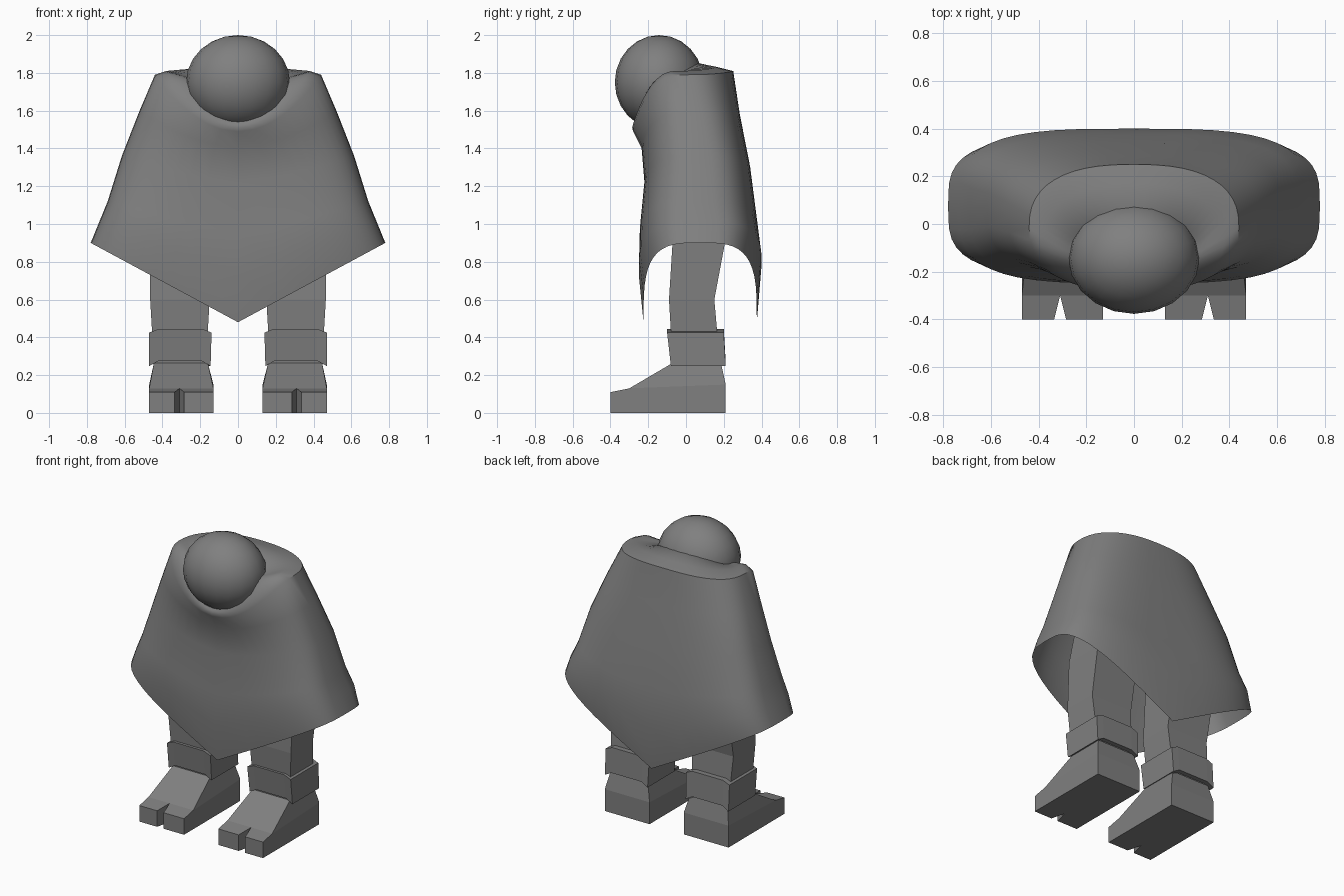
import bpy, bmesh, math

if "Cube" in bpy.data.objects:
    bpy.data.objects.remove(bpy.data.objects["Cube"], do_unlink=True)

grey = bpy.data.materials.new("mid grey")
grey.use_nodes = True
grey.diffuse_color = (0.215, 0.215, 0.215, 1)
grey.node_tree.nodes["Principled BSDF"].inputs["Base Color"].default_value = grey.diffuse_color


def finish(name, bm, smooth=None):
    bmesh.ops.recalc_face_normals(bm, faces=bm.faces)
    mesh = bpy.data.meshes.new(name)
    bm.to_mesh(mesh)
    bm.free()
    mesh.materials.append(grey)
    obj = bpy.data.objects.new(name, mesh)
    bpy.context.collection.objects.link(obj)
    if smooth:
        bpy.ops.object.select_all(action='DESELECT')
        obj.select_set(True)
        bpy.context.view_layer.objects.active = obj
        bpy.ops.object.shade_smooth_by_angle(angle=math.radians(smooth))
    return obj


def loft(bm, rings, caps):
    rows = [[bm.verts.new(p) for p in ring] for ring in rings]
    n = len(rows[0])
    for a, b in zip(rows, rows[1:]):
        for i in range(n):
            j = (i + 1) % n
            bm.faces.new((a[i], a[j], b[j], b[i]))
    if caps:
        bm.faces.new(rows[0])
        bm.faces.new(rows[-1])


# Cloak: rounded-box rings whose front and back dip below the sides
def cloak_ring(rx, front, back, z_front, z_side, z_back, power, dip, count=48):
    mid, depth = (front + back) / 2, (back - front) / 2
    ring = []
    for i in range(count):
        a = math.tau * i / count
        s, c = math.sin(a), -math.cos(a)
        x = math.copysign(abs(s) ** (2 / power), s)
        y = math.copysign(abs(c) ** (2 / power), c)
        z_mid = z_front if c < 0 else z_back
        ring.append((rx * x, mid + depth * y, z_mid + (z_side - z_mid) * abs(x) ** dip))
    return ring


cloak_rings = [
    (0.20, -0.20, 0.00, 1.60, 1.76, 1.83, 2, 2),
    (0.28, -0.28, 0.05, 1.53, 1.78, 1.855, 2, 2),
    (0.38, -0.285, 0.17, 1.51, 1.81, 1.83, 2.2, 2),
    (0.44, -0.28, 0.25, 1.49, 1.79, 1.81, 2.5, 2),
    (0.525, -0.235, 0.285, 1.40, 1.59, 1.58, 2.8, 1.6),
    (0.615, -0.22, 0.34, 1.22, 1.36, 1.30, 3, 1.4),
    (0.69, -0.245, 0.375, 0.95, 1.12, 1.02, 3.2, 1.2),
    (0.735, -0.25, 0.40, 0.73, 1.01, 0.78, 3.4, 1),
    (0.78, -0.225, 0.375, 0.48, 0.90, 0.48, 3.5, 1),
]
bm = bmesh.new()
loft(bm, [cloak_ring(*r) for r in cloak_rings], False)
finish("cloak", bm, 45)

# Head
bm = bmesh.new()
bmesh.ops.create_uvsphere(bm, u_segments=20, v_segments=12, radius=1)
for v in bm.verts:
    v.co = (v.co.x * 0.275, v.co.y * 0.235 - 0.142, v.co.z * 0.25 + 1.75)
finish("head", bm, 60)


def box_ring(x0, x1, y0, y1, z, side):
    return [(side * x, y, z) for x, y in ((x0, y0), (x1, y0), (x1, y1), (x0, y1))]


def band_ring(x0, x1, y0, y1, z, drop, side):
    ring = []
    for y, ts in ((y0, (0, 0.15, 0.85, 1)), (y1, (1, 0.85, 0.15, 0))):
        for t in ts:
            ring.append((side * (x0 + (x1 - x0) * t), y, z - (drop if t in (0, 1) else 0)))
    return ring


def build_foot(name, side):
    bm = bmesh.new()

    def vert(x, y, z):
        return bm.verts.new((side * x, y, z))

    # Outline runs heel, instep, toe, notch, toe, instep, heel
    outline = [(0.13, 0.21, 0.15), (0.13, -0.3, 0.13), (0.13, -0.4, 0.11), (0.285, -0.4, 0.11),
               (0.31, -0.3, 0.13), (0.335, -0.4, 0.11), (0.47, -0.4, 0.11), (0.47, -0.3, 0.13),
               (0.47, 0.21, 0.15)]
    low = [vert(x, y, 0) for x, y, z in outline]
    top = [vert(*p) for p in outline]
    n = len(outline)
    for i in range(n):
        j = (i + 1) % n
        bm.faces.new((low[i], low[j], top[j], top[i]))
    for ring in (low, top):
        bm.faces.new((ring[1], ring[2], ring[3], ring[4]))
        bm.faces.new((ring[4], ring[5], ring[6], ring[7]))
    bm.faces.new((low[0], low[1], low[4], low[7], low[8]))
    front_a, front_b = vert(0.16, -0.07, 0.265), vert(0.445, -0.07, 0.265)
    back_a, back_b = vert(0.16, 0.185, 0.265), vert(0.445, 0.185, 0.265)
    bm.faces.new((top[1], top[4], front_a))
    bm.faces.new((top[4], front_b, front_a))
    bm.faces.new((top[4], top[7], front_b))
    bm.faces.new((top[0], top[1], front_a, back_a))
    bm.faces.new((top[7], top[8], back_b, front_b))
    bm.faces.new((top[8], top[0], back_a, back_b))
    bm.faces.new((front_a, front_b, back_b, back_a))
    finish(name, bm)


# Legs, ankle bands and split-toe feet
for label, side in (("left", 1), ("right", -1)):
    bm = bmesh.new()
    loft(bm, [box_ring(0.165, 0.445, -0.07, 0.18, 0.25, side),
              box_ring(0.16, 0.455, -0.08, 0.165, 0.43, side),
              box_ring(0.15, 0.465, -0.09, 0.15, 0.60, side),
              box_ring(0.15, 0.47, -0.07, 0.21, 0.92, side),
              box_ring(0.13, 0.42, -0.06, 0.22, 1.20, side)], True)
    finish(label + "_leg", bm)

    bm = bmesh.new()
    loft(bm, [band_ring(0.145, 0.47, -0.08, 0.21, 0.275, 0.027, side),
              band_ring(0.14, 0.47, -0.10, 0.20, 0.445, 0.02, side)], True)
    finish(label + "_ankle_band", bm)

    build_foot(label + "_foot", side)
